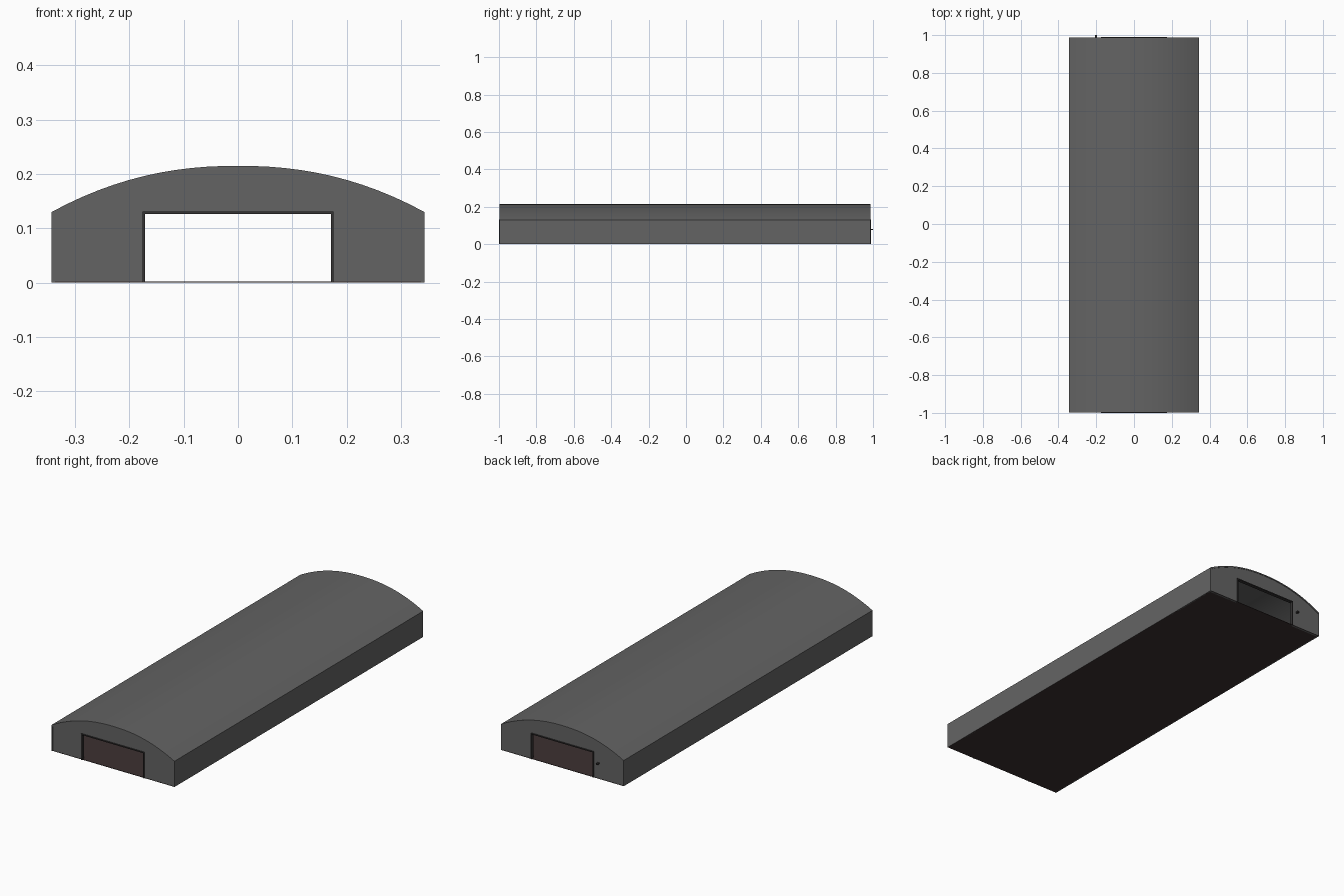
import bpy, bmesh

if "Cube" in bpy.data.objects:
    bpy.data.objects.remove(bpy.data.objects["Cube"])

Y0, Y1 = -0.997, 0.987       # shell ends
HW, EAVE, TOP = 0.343, 0.13, 0.215
T = 0.006                    # shell thickness
BAYS, SEGS = 11, 24


def material(name, col):
    m = bpy.data.materials.new(name)
    m.diffuse_color = (*col, 1)
    m.use_nodes = True
    m.node_tree.nodes["Principled BSDF"].inputs["Base Color"].default_value = m.diffuse_color
    return m


GREY = material("concrete grey", (0.127, 0.127, 0.127))
BROWN = material("dark brown floor", (0.045, 0.03, 0.03))
DARK = material("dark frame", (0.035, 0.033, 0.033))


def finish(name, bm, mat):
    bmesh.ops.recalc_face_normals(bm, faces=bm.faces)
    me = bpy.data.meshes.new(name)
    bm.to_mesh(me)
    bm.free()
    me.materials.append(mat)
    ob = bpy.data.objects.new(name, me)
    bpy.context.collection.objects.link(ob)
    return ob


def prism(name, pts, ys, mat):
    """Closed xz profile swept through the y stations."""
    bm = bmesh.new()
    rings = [[bm.verts.new((x, y, z)) for x, z in pts] for y in ys]
    n = len(pts)
    for a, b in zip(rings, rings[1:]):
        for i in range(n):
            j = (i + 1) % n
            bm.faces.new((a[i], a[j], b[j], b[i]))
    bm.faces.new(rings[0])
    bm.faces.new(rings[-1])
    return finish(name, bm, mat)


def box(name, x0, x1, y0, y1, z0, z1, mat):
    return prism(name, [(x0, z0), (x1, z0), (x1, z1), (x0, z1)], [y0, y1], mat)


def arch(inset=0.0):
    """Left foot, over the vault, to the right foot."""
    w = HW - inset
    pts = [(-w, 0)]
    for i in range(SEGS + 1):
        u = -1 + 2 * i / SEGS
        pts.append((u * w, TOP - inset - (TOP - EAVE) * abs(u) ** 2.2))
    return pts + [(w, 0)]


# vaulted shell in equal bays
ys = [Y0 + (Y1 - Y0) * i / BAYS for i in range(BAYS + 1)]
prism("vaulted_shell", arch() + arch(T)[::-1], ys, GREY)

# end walls with a doorway, plus door frames
DW, DH, F = 0.176, 0.131, 0.005
opening = [(DW, 0), (DW, DH), (-DW, DH), (-DW, 0)]
frame = [(-DW, 0), (-DW, DH), (DW, DH), (DW, 0),
         (DW - F, 0), (DW - F, DH - F), (F - DW, DH - F), (F - DW, 0)]
for name, a, b, fa, fb in (("front", Y0 + 0.002, Y0 + 0.012, -1.0, Y0 + 0.014),
                           ("back", Y1 - 0.012, Y1 - 0.002, Y1 - 0.014, Y1 + 0.003)):
    prism(name + "_wall", arch(T * 0.5) + opening, [a, b], GREY)
    prism(name + "_door_frame", frame, [fa, fb], DARK)

# floor slab
box("floor", -HW + 0.001, HW - 0.001, Y0 + 0.001, Y1 - 0.001, 0, 0.002, BROWN)

# small control box beside the back door
box("control_box", -0.207, -0.197, Y1 - 0.003, 1.0, 0.075, 0.082, DARK)

for ob in list(bpy.data.objects):
    if ob.name == "vaulted_shell":
        bpy.context.view_layer.objects.active = ob
        ob.select_set(True)
        bpy.ops.object.shade_smooth_by_angle(angle=0.3)
